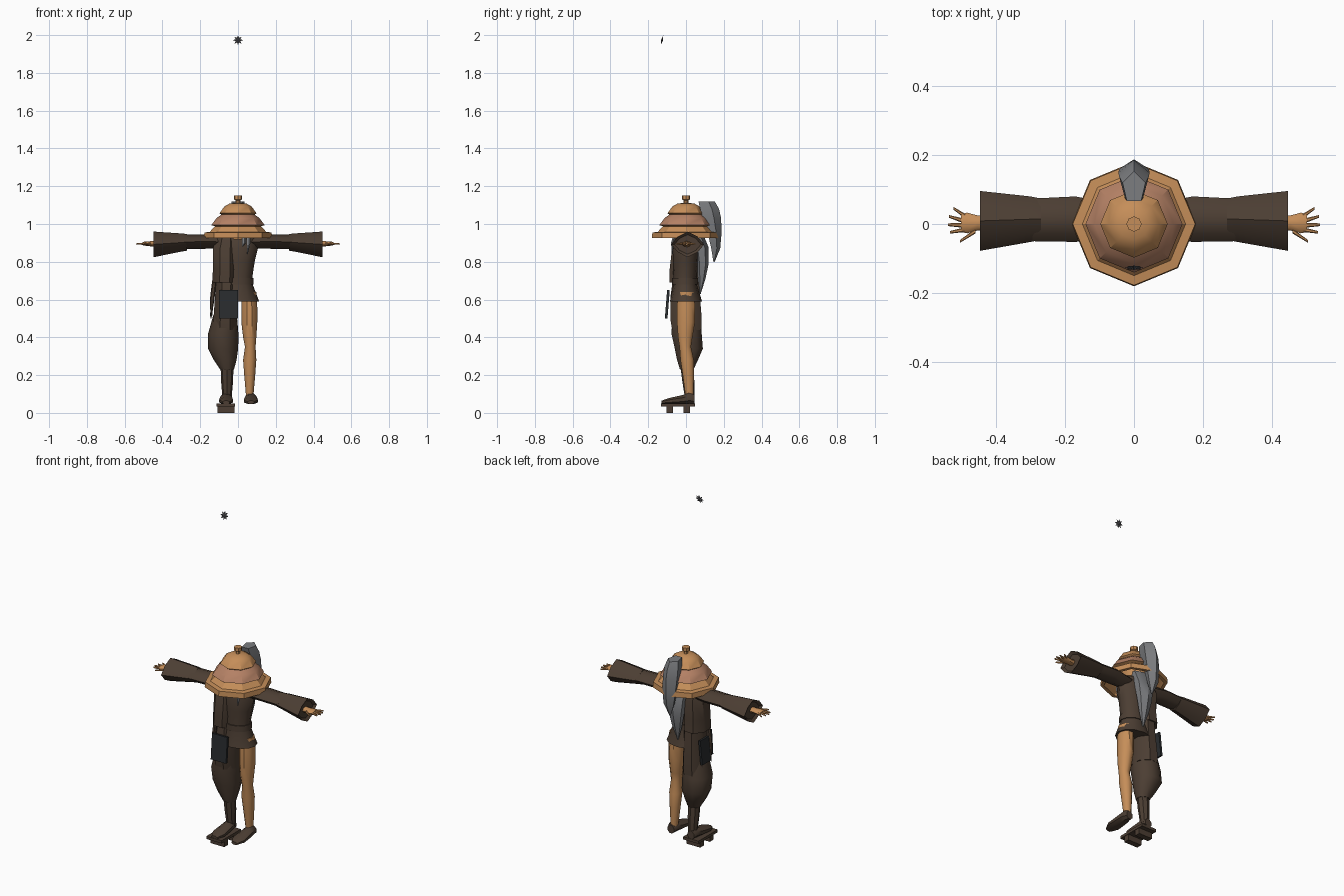
import bpy, bmesh, math
from mathutils import Vector, Matrix


def material(name, rgb):
    m = bpy.data.materials.new(name)
    m.diffuse_color = (*rgb, 1)
    return m


BROWN = material("dark brown cloth", (0.072, 0.048, 0.033))
SKIN = material("tan orange", (0.56, 0.27, 0.10))
TIER = material("dusty clay", (0.46, 0.22, 0.13))
GREY = material("grey hair", (0.20, 0.205, 0.215))
DARK = material("charcoal", (0.022, 0.025, 0.028))
STEEL = material("steel", (0.12, 0.12, 0.13))


def finish(name, bm, mats, angle=40):
    bmesh.ops.recalc_face_normals(bm, faces=bm.faces[:])
    me = bpy.data.meshes.new(name)
    bm.to_mesh(me)
    bm.free()
    for m in mats:
        me.materials.append(m)
    for p in me.polygons:
        p.use_smooth = True
    me.set_sharp_from_angle(angle=math.radians(angle))
    ob = bpy.data.objects.new(name, me)
    bpy.context.collection.objects.link(ob)
    return ob


def loft(name, axis, sections, mat, n=8, phase=0.0, side=1, floor=None, squash=1.0):
    """Skin elliptical sections (position, centre u, centre v, radius u, radius v)."""
    order = {'z': (1, 2, 0), 'x': (0, 1, 2), 'y': (1, 0, 2)}[axis]
    bm = bmesh.new()
    rings = []
    for s, cu, cv, ru, rv in sections:
        ring = []
        for i in range(n):
            a = phase + math.tau * i / n
            k = squash if i % 2 else 1.0
            local = (s, cu + ru * k * math.cos(a), cv + rv * k * math.sin(a))
            co = [local[j] for j in order]
            co[0] *= side
            if floor is not None:
                co[2] = max(co[2], floor)
            ring.append(bm.verts.new(co))
        rings.append(ring)
    for a, b in zip(rings, rings[1:]):
        for i in range(n):
            j = (i + 1) % n
            bm.faces.new((a[i], a[j], b[j], b[i]))
    bm.faces.new(rings[0])
    bm.faces.new(rings[-1])
    return finish(name, bm, [mat])


def box(name, lo, hi, mat, tilt=0.0, axis='X'):
    lo, hi = Vector(lo), Vector(hi)
    bm = bmesh.new()
    bmesh.ops.create_cube(bm, size=1)
    mid = (lo + hi) / 2
    size = hi - lo
    m = Matrix.Translation(mid) @ Matrix.Rotation(tilt, 4, axis) @ Matrix.Diagonal((*size, 1))
    bmesh.ops.transform(bm, matrix=m, verts=bm.verts[:])
    return finish(name, bm, [mat])


# tiered octagonal hat with a hollow underside and a knob
profile = [(0, 1.05), (.10, 1.0), (.162, .925), (.181, .925), (.178, .955), (.15, .958),
           (.122, .988), (.141, .994), (.115, 1.03), (.088, 1.05), (.098, 1.057),
           (.073, 1.092), (.045, 1.108), (.012, 1.112), (.012, 1.125), (.022, 1.13),
           (.022, 1.15), (0, 1.15)]
bm = bmesh.new()
vs = [bm.verts.new((r, 0, z)) for r, z in profile]
es = [bm.edges.new(p) for p in zip(vs, vs[1:])]
bmesh.ops.spin(bm, geom=vs + es, cent=(0, 0, 0), axis=(0, 0, 1), angle=math.tau, steps=8)
bmesh.ops.remove_doubles(bm, verts=bm.verts[:], dist=1e-4)
for f in bm.faces:
    c = f.calc_center_median()
    f.material_index = int(.992 < c.z < 1.052 and c.xy.length > .07)
finish("hat", bm, [SKIN, TIER], 30)

# head and neck
loft("head", 'z', [(.86, 0, 0, .04, .04), (.91, 0, 0, .05, .055), (.95, 0, 0, .07, .075),
                   (1.0, 0, 0, .075, .075), (1.03, 0, 0, .04, .04)], SKIN, 10)

# hair: tail over the hat, mane down the back, lock at the front
loft("hair_tail", 'z', [(1.118, 0, .105, .035, .048), (1.08, 0, .120, .045, .055),
                        (1.03, 0, .132, .048, .054), (.95, 0, .148, .045, .04),
                        (.87, 0, .155, .034, .026), (.80, 0, .148, .004, .004)],
     GREY, 5, math.pi / 2)
loft("back_hair", 'z', [(.96, 0, .05, .06, .035), (.88, 0, .08, .055, .038),
                        (.79, 0, .088, .045, .032), (.71, 0, .083, .028, .02),
                        (.63, 0, .075, .003, .003)], GREY, 6, math.pi / 2)
for x, tip in ((.055, .84), (.03, .88)):
    loft("front_lock", 'z', [(.95, x, -.055, .014, .01), (.90, x, -.072, .011, .008),
                             (tip, x - .006, -.072, .002, .002)], GREY, 5)

# torso with belt and flared hem
loft("torso", 'z', [(.59, 0, 0, .112, .085), (.68, 0, -.005, .078, .062),
                    (.72, 0, -.005, .076, .062), (.80, 0, -.002, .088, .068),
                    (.87, 0, 0, .105, .07), (.93, 0, .005, .10, .06),
                    (.95, 0, .005, .05, .045)], BROWN, 12)
loft("belt", 'z', [(.68, 0, -.005, .083, .068), (.715, 0, -.005, .081, .068)], BROWN, 12)

# half coat over one side, with its long skirt
loft("coat_chest", 'z', [(.945, -.06, .0, .055, .05), (.87, -.068, 0, .07, .08),
                         (.76, -.068, -.008, .07, .085), (.69, -.072, -.005, .07, .088)],
     BROWN, 8, math.pi / 8)
loft("coat_skirt", 'z', [(.74, -.06, 0, .058, .07), (.62, -.063, -.004, .063, .084),
                         (.50, -.067, 0, .068, .09), (.44, -.07, .004, .072, .084)],
     BROWN, 8, math.pi / 8)

# baggy trouser leg and wrapped shin
loft("baggy_trouser", 'z', [(.52, -.068, 0, .062, .075), (.42, -.078, .003, .08, .084),
                            (.34, -.079, .015, .08, .078), (.28, -.068, .008, .06, .058),
                            (.23, -.058, .004, .037, .038)], BROWN, 10)
loft("wrapped_shin", 'z', [(.25, -.058, .004, .034, .034), (.17, -.058, .012, .032, .032),
                           (.075, -.058, .02, .024, .025)], BROWN, 8)

# bare leg
loft("bare_leg", 'z', [(.64, .058, 0, .04, .045), (.56, .06, 0, .042, .05),
                       (.48, .06, 0, .042, .05), (.40, .062, -.004, .035, .04),
                       (.35, .065, -.004, .028, .032), (.28, .062, .006, .035, .037),
                       (.20, .062, .012, .029, .031), (.07, .062, .02, .018, .021)], SKIN, 10)

# shoes
for x in (-.063, .068):
    loft("shoe", 'y', [(-.13, x, .056, .02, .009), (-.09, x, .062, .040, .018),
                       (-.02, x, .070, .036, .026), (.02, x, .078, .03, .032),
                       (.045, x, .07, .022, .026)], BROWN, 8, math.pi / 8, floor=.047)

# raised sandal under one shoe
box("sandal_plank", (-.115, -.132, .034), (-.015, .048, .05), BROWN)
for y in (-.085, .005):
    box("sandal_tooth", (-.108, y - .017, 0), (-.018, y + .017, .036), BROWN)

# hip plates and hanging scabbard
box("front_plate", (-.10, -.106, .50), (0, -.092, .65), DARK, -.08)
box("side_plate", (-.142, -.02, .51), (-.13, .06, .65), DARK, .10, 'Y')
loft("scabbard", 'z', [(.70, -.125, -.03, .012, .012), (.60, -.137, -.03, .012, .012),
                       (.50, -.143, -.03, .002, .002)], BROWN, 6)

# arms: upper sleeve, wide cuff, palm and fingers
fingers = [(.49, .022, .525, .046), (.495, .009, .537, .022), (.495, -.004, .541, -.002),
           (.49, -.016, .534, -.024), (.46, -.02, .505, -.05)]
for s in (1, -1):
    loft("upper_sleeve", 'x', [(.06, .008, .905, .05, .034), (.17, .014, .907, .066, .038),
                               (.295, .012, .905, .062, .038)],
         BROWN, 8, side=s, squash=.88)
    loft("wide_cuff", 'x', [(.27, .014, .903, .060, .044), (.30, .014, .902, .066, .048),
                            (.448, .009, .892, .087, .068), (.435, .009, .892, .07, .052)],
         BROWN, 8, side=s, squash=.86)
    loft("palm", 'x', [(.40, .005, .893, .022, .02), (.455, .003, .895, .022, .014),
                       (.485, .003, .896, .03, .012), (.503, .003, .896, .026, .009)],
         SKIN, 8, side=s)
    for x0, y0, x1, y1 in fingers:
        loft("finger", 'x', [(x0, y0, .896, .007, .007), (x1, y1, .894, .004, .004)],
             SKIN, 6, side=s)

# throwing star floating above
bm = bmesh.new()
ring = []
for i in range(16):
    a, r = math.tau * i / 16, (.027, .014)[i % 2]
    ring.append(bm.verts.new((r * math.cos(a), 0, r * math.sin(a))))
hubs = [bm.verts.new((0, y, 0)) for y in (-.006, .006)]
for i in range(16):
    for h in hubs:
        bm.faces.new((ring[i], ring[(i + 1) % 16], h))
bmesh.ops.transform(bm, matrix=Matrix.Translation((0, -.127, 1.973))
                    @ Matrix.Rotation(-.25, 4, 'X'), verts=bm.verts[:])
finish("throwing_star", bm, [STEEL], 10)
